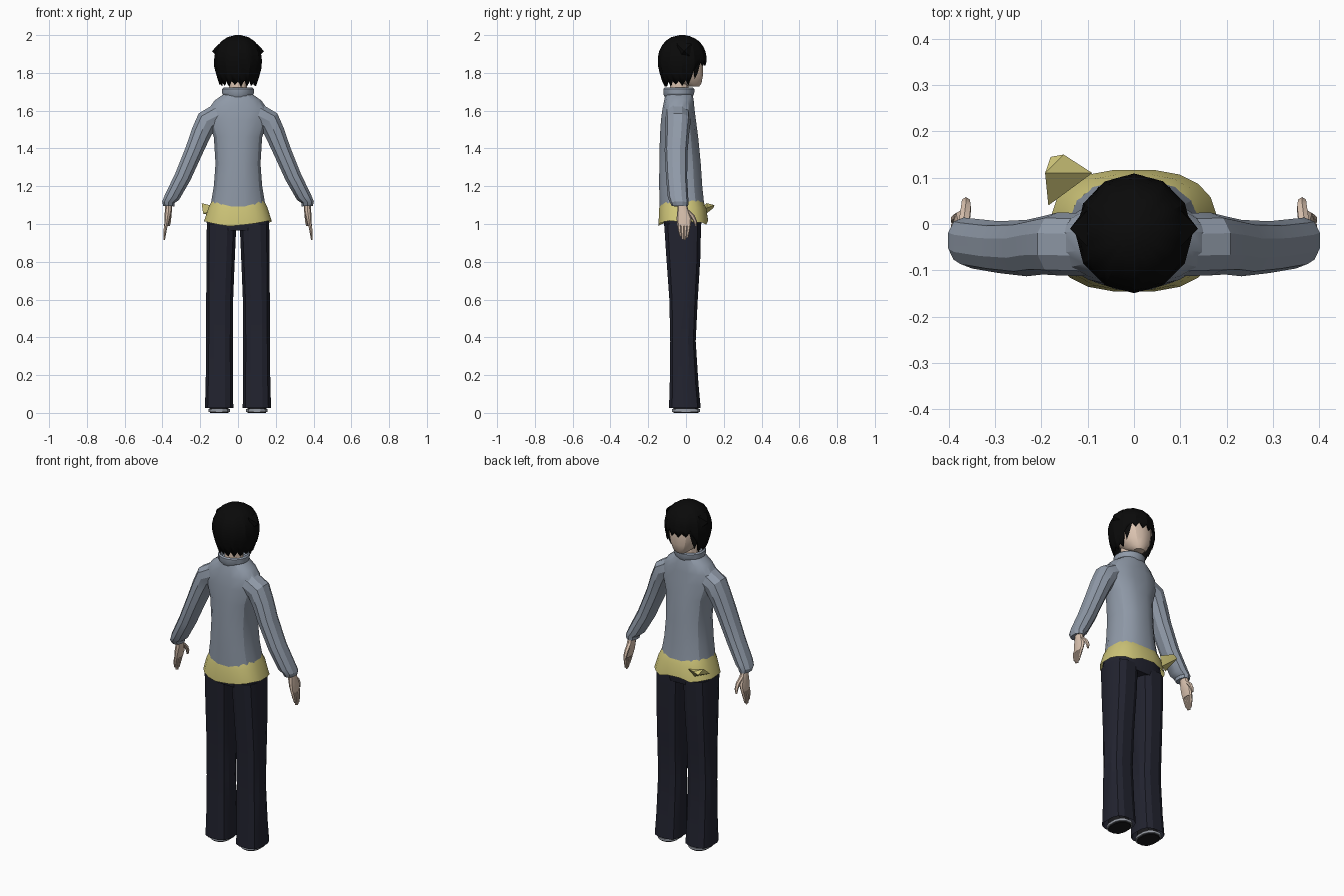
import bpy, bmesh, math, random
from mathutils import Vector

random.seed(4)


def material(name, rgb):
    m = bpy.data.materials.new(name)
    m.diffuse_color = (*rgb, 1)
    return m


HAIR = material("hair black", (0.003, 0.003, 0.003))
SKIN = material("skin", (0.70, 0.54, 0.43))
WOOL = material("sweater blue grey", (0.28, 0.325, 0.395))
SHIRT = material("shirt yellow", (0.62, 0.56, 0.19))
NAVY = material("trouser navy", (0.016, 0.017, 0.029))
SHOE = material("shoe black", (0.01, 0.01, 0.012))
SOLE = material("sole grey", (0.30, 0.32, 0.36))


def finish(name, bm, mat, angle=25):
    bmesh.ops.recalc_face_normals(bm, faces=bm.faces)
    me = bpy.data.meshes.new(name)
    bm.to_mesh(me)
    bm.free()
    ob = bpy.data.objects.new(name, me)
    bpy.context.collection.objects.link(ob)
    me.materials.append(mat)
    bpy.ops.object.select_all(action='DESELECT')
    ob.select_set(True)
    bpy.context.view_layer.objects.active = ob
    bpy.ops.object.shade_smooth_by_angle(angle=math.radians(angle))
    return ob


def loft(name, rings, mat, n=12, power=2.0, caps=(True, True), side=1, drop=None):
    """Skin rings (x, y, z, rx, ry, tilt); tilt turns a ring in the xz plane.
    drop(angle, ring_index) adds a height offset per vertex."""
    bm = bmesh.new()
    loops = []
    for i, (x, y, z, rx, ry, *tilt) in enumerate(rings):
        t = tilt[0] if tilt else 0
        loop = []
        for k in range(n):
            a = math.tau * (k + 0.5) / n
            c, s = math.cos(a), math.sin(a)
            u = rx * math.copysign(abs(c) ** (2 / power), c)
            v = ry * math.copysign(abs(s) ** (2 / power), s)
            dz = drop(a, i) if drop else 0
            loop.append(bm.verts.new((side * (x + u * math.cos(t)), y + v, z + u * math.sin(t) + dz)))
        loops.append(loop)
    for lo, hi in zip(loops, loops[1:]):
        for k in range(n):
            j = (k + 1) % n
            bm.faces.new((lo[k], lo[j], hi[j], hi[k]))
    if caps[0]:
        bm.faces.new(loops[0])
    if caps[1]:
        bm.faces.new(loops[-1])
    return finish(name, bm, mat)


def hull(name, points, mat):
    bm = bmesh.new()
    for p in points:
        bm.verts.new(p)
    bmesh.ops.convex_hull(bm, input=bm.verts[:])
    return finish(name, bm, mat, 10)


def span(z, rx, back, front):
    """Level centred ring from half width and back/front depth."""
    return (0, (back + front) / 2, z, rx, (front - back) / 2)


# Sweater body with a hem dipping at the middle of the back
loft("sweater_body", [
    span(1.085, 0.150, -0.140, 0.100), span(1.20, 0.130, -0.144, 0.088),
    span(1.32, 0.121, -0.143, 0.080), span(1.46, 0.130, -0.140, 0.066),
    span(1.55, 0.160, -0.134, 0.054), span(1.61, 0.158, -0.126, 0.046),
    span(1.655, 0.125, -0.117, 0.042), span(1.685, 0.08, -0.110, 0.036)],
    WOOL, 16, 2.4, (False, True),
    drop=lambda a, i: -0.035 * max(0, -math.sin(a)) ** 4 if i == 0 else 0)

# Rolled collar
loft("collar", [
    span(1.672, 0.074, -0.114, 0.036), span(1.690, 0.085, -0.122, 0.045),
    span(1.715, 0.086, -0.122, 0.046), span(1.722, 0.078, -0.114, 0.038),
    span(1.695, 0.064, -0.10, 0.024)], WOOL, 16, caps=(False, False))

# Shirt tail hanging below the sweater
loft("shirt_tail", [
    span(1.125, 0.140, -0.130, 0.090), span(1.085, 0.158, -0.143, 0.108),
    span(1.015, 0.181, -0.147, 0.118)], SHIRT, 20, 2.6, (False, False),
    drop=lambda a, i: (0.03 * abs(math.cos(a)) - 0.028 + (0.03 if math.sin(a) > 0.95 else 0)
                       + random.uniform(-0.006, 0.006)) if i == 2 else 0)
hull("shirt_flap", [(-0.192, 0.11, 1.11), (-0.18, 0.145, 1.085), (-0.152, 0.15, 1.10),
                    (-0.09, 0.11, 1.085), (-0.185, 0.04, 1.055), (-0.12, 0.09, 1.04)], SHIRT)

# Trouser seat
loft("trouser_seat", [
    span(0.965, 0.163, -0.112, 0.075), span(1.01, 0.168, -0.12, 0.084),
    span(1.09, 0.150, -0.12, 0.080)], NAVY, 16, 3)

for side, word in ((1, "right"), (-1, "left")):
    # Flared trouser leg
    loft(word + "_trouser_leg", [
        (0.100, -0.006, 0.025, 0.077, 0.086), (0.099, -0.010, 0.15, 0.074, 0.078),
        (0.098, -0.016, 0.38, 0.072, 0.069), (0.097, -0.013, 0.60, 0.073, 0.077),
        (0.092, -0.014, 0.82, 0.077, 0.092), (0.087, -0.018, 1.00, 0.080, 0.100)],
        NAVY, 12, 2.9, (False, True), side)
    # Shoe with a pale sole rim
    loft(word + "_sole", [(0.10, 0.0, 0.006, 0.058, 0.076), (0.10, 0.0, 0.02, 0.058, 0.076)],
         SOLE, 12, 2.4, side=side)
    loft(word + "_shoe", [
        (0.10, 0.0, 0.0, 0.050, 0.068), (0.10, 0.0, 0.02, 0.052, 0.070),
        (0.10, -0.01, 0.06, 0.045, 0.055)], SHOE, 12, 2.4, side=side)

    # Sleeve with a tucked cuff
    loft(word + "_sleeve", [
        (0.095, -0.045, 1.580, 0.066, 0.068, 0.95), (0.165, -0.043, 1.545, 0.062, 0.068, 0.75),
        (0.196, -0.046, 1.48, 0.056, 0.063, 0.48),
        (0.232, -0.052, 1.39, 0.050, 0.061, 0.40), (0.292, -0.050, 1.25, 0.046, 0.056, 0.40),
        (0.350, -0.042, 1.14, 0.042, 0.054, 0.30), (0.368, -0.036, 1.115, 0.035, 0.050, 0.10),
        (0.367, -0.032, 1.095, 0.031, 0.043, 0.05)], WOOL, 10, 2.2, side=side)
    # Hand
    loft(word + "_palm", [
        (0.366, -0.022, 1.12, 0.019, 0.022), (0.368, -0.016, 1.07, 0.020, 0.030),
        (0.374, -0.010, 1.03, 0.017, 0.040), (0.380, -0.010, 0.99, 0.011, 0.036)],
        SKIN, 10, 2.2, side=side)
    for f, length in enumerate((0.065, 0.082, 0.086, 0.075)):
        y = -0.036 + 0.0175 * f
        loft(word + "_finger_%d" % (f + 1), [
            (0.380, y, 1.00, 0.010, 0.0095), (0.387, y * 0.85 - 0.003, 1.0 - length * 0.5, 0.009, 0.0085),
            (0.391, y * 0.65 - 0.005, 1.0 - length, 0.005, 0.005)], SKIN, 6, side=side)
    loft(word + "_thumb", [
        (0.367, 0.0, 1.075, 0.013, 0.015), (0.363, 0.032, 1.045, 0.012, 0.014),
        (0.363, 0.048, 1.015, 0.010, 0.010), (0.365, 0.052, 0.99, 0.005, 0.005)],
        SKIN, 6, side=side)

# Neck and head
loft("neck", [span(1.66, 0.052, -0.09, 0.015), span(1.78, 0.048, -0.085, 0.015)], SKIN, 12)
loft("head", [
    span(1.728, 0.030, 0.015, 0.070), span(1.745, 0.052, -0.040, 0.083),
    span(1.785, 0.078, -0.085, 0.091), span(1.83, 0.092, -0.115, 0.093),
    span(1.88, 0.098, -0.120, 0.090), span(1.94, 0.075, -0.100, 0.065)], SKIN, 16, 2.2)


# Hair shell: a domed profile cut to a jagged fringe, sides and nape
PROFILE = [(2.0, 0.015), (1.99, 0.055), (1.965, 0.092), (1.925, 0.118), (1.88, 0.127),
           (1.83, 0.126), (1.78, 0.112), (1.70, 0.086)]


def hair_radius(z):
    for (z1, r1), (z0, r0) in zip(PROFILE, PROFILE[1:]):
        if z >= z0:
            return r0 + (r1 - r0) * (z - z0) / (z1 - z0)
    return PROFILE[-1][1]


bm = bmesh.new()
COLS, ROWS = 36, 9
columns = []
for k in range(COLS):
    a = math.tau * k / COLS
    facing = math.sin(a)
    low = 1.845 if facing > 0.62 else 1.785 if facing > 0.35 else 1.738
    low += (0.022 if k % 2 else -0.006) + random.uniform(-0.006, 0.006)
    col = []
    for r in range(ROWS):
        z = 2.0 + (low - 2.0) * (r / (ROWS - 1)) ** 1.5
        rad = hair_radius(z) * (1.02 if k % 3 == 0 else 0.99)
        col.append(bm.verts.new((rad * math.cos(a) * 0.98, -0.02 + rad * facing, z)))
    columns.append(col)
for k in range(COLS):
    p, q = columns[k], columns[(k + 1) % COLS]
    for r in range(ROWS - 1):
        bm.faces.new((p[r], p[r + 1], q[r + 1], q[r]))
bm.faces.new([c[0] for c in columns])
hair = finish("hair", bm, HAIR)
thick = hair.modifiers.new("thickness", 'SOLIDIFY')
thick.thickness = 0.008

# Loose tufts: side points and locks falling in front of the ears
for s, word in ((1, "right"), (-1, "left")):
    hull(word + "_hair_tuft", [(s * 0.138, -0.01, 1.915), (s * 0.10, -0.05, 1.955),
                               (s * 0.10, 0.03, 1.955), (s * 0.115, -0.03, 1.89),
                               (s * 0.115, 0.02, 1.89)], HAIR)
    hull(word + "_hair_lock", [(s * 0.105, 0.035, 1.88), (s * 0.075, 0.083, 1.88),
                               (s * 0.088, 0.04, 1.88), (s * 0.10, 0.045, 1.80),
                               (s * 0.085, 0.062, 1.80), (s * 0.088, 0.045, 1.765)], HAIR)
